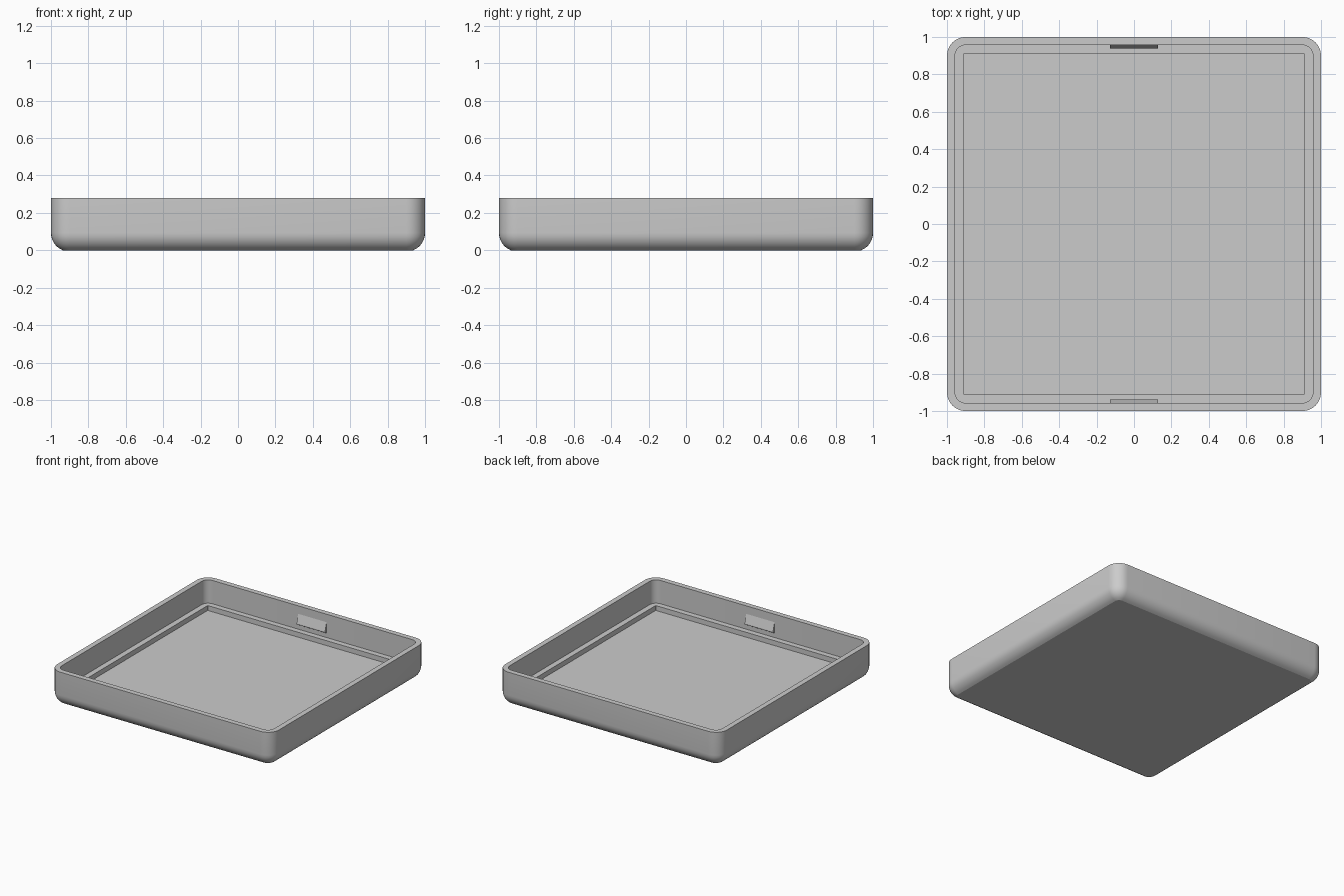
import bpy, bmesh
from math import sin, cos, pi, radians, asin

if "Cube" in bpy.data.objects:
    bpy.data.objects.remove(bpy.data.objects["Cube"], do_unlink=True)

grey = bpy.data.materials.new("plain grey")
grey.use_nodes = True
grey.diffuse_color = (0.6, 0.6, 0.6, 1)
grey.node_tree.nodes["Principled BSDF"].inputs["Base Color"].default_value = (0.6, 0.6, 0.6, 1)

HEIGHT = 0.28
FILLET = 0.1        # outer corner and lower edge radius
FILLET_Z = 0.093    # height where the lower rounding begins
INNER = 0.957       # half width between the inner walls
CORNER_STEPS = 8


def finish(bm, name):
    bmesh.ops.recalc_face_normals(bm, faces=bm.faces)
    mesh = bpy.data.meshes.new(name)
    bm.to_mesh(mesh)
    bm.free()
    mesh.materials.append(grey)
    obj = bpy.data.objects.new(name, mesh)
    bpy.context.collection.objects.link(obj)
    return obj


def ring(bm, half, radius, z):
    """Rounded square loop of vertices."""
    verts = []
    c = half - radius
    for k, (sx, sy) in enumerate([(1, 1), (-1, 1), (-1, -1), (1, -1)]):
        for i in range(CORNER_STEPS + 1):
            a = (k + i / CORNER_STEPS) * pi / 2
            verts.append(bm.verts.new((sx * c + radius * cos(a), sy * c + radius * sin(a), z)))
    return verts


# Tray: rounded-square rings from the underside, over the rim, down to the floor
profile = []
arc_end = asin(FILLET_Z / FILLET)
for i in range(7):
    a = arc_end * (1 - i / 6)
    r = FILLET * cos(a)
    profile.append((1 - FILLET + r, r, FILLET_Z - FILLET * sin(a)))
profile += [
    (1, FILLET, HEIGHT),          # outer rim
    (INNER, 0.057, HEIGHT),       # inner rim
    (INNER, 0.057, 0.09),         # foot of the wall
    (0.912, 0.006, 0.09),         # ledge
    (0.912, 0.006, 0.05),         # floor
]
bm = bmesh.new()
rings = [ring(bm, *p) for p in profile]
for low, high in zip(rings, rings[1:]):
    n = len(low)
    for i in range(n):
        j = (i + 1) % n
        bm.faces.new((low[i], low[j], high[j], high[i]))
bm.faces.new(rings[0])
bm.faces.new(rings[-1])
tray = finish(bm, "tray")
bpy.ops.object.select_all(action='DESELECT')
tray.select_set(True)
bpy.context.view_layer.objects.active = tray
bpy.ops.object.shade_smooth_by_angle(angle=radians(18))

# Snap clips: wedges on the inside of the front and back walls
wedge = [(INNER + 0.01, 0.215), (INNER, 0.215), (0.937, 0.145),
         (0.937, 0.137), (INNER, 0.125), (INNER + 0.01, 0.125)]
for name, side in (("front_clip", -1), ("back_clip", 1)):
    bm = bmesh.new()
    face = bm.faces.new([bm.verts.new((-0.128, side * y, z)) for y, z in wedge])
    out = bmesh.ops.extrude_face_region(bm, geom=[face])
    moved = [v for v in out["geom"] if isinstance(v, bmesh.types.BMVert)]
    bmesh.ops.translate(bm, verts=moved, vec=(0.256, 0, 0))
    finish(bm, name)
